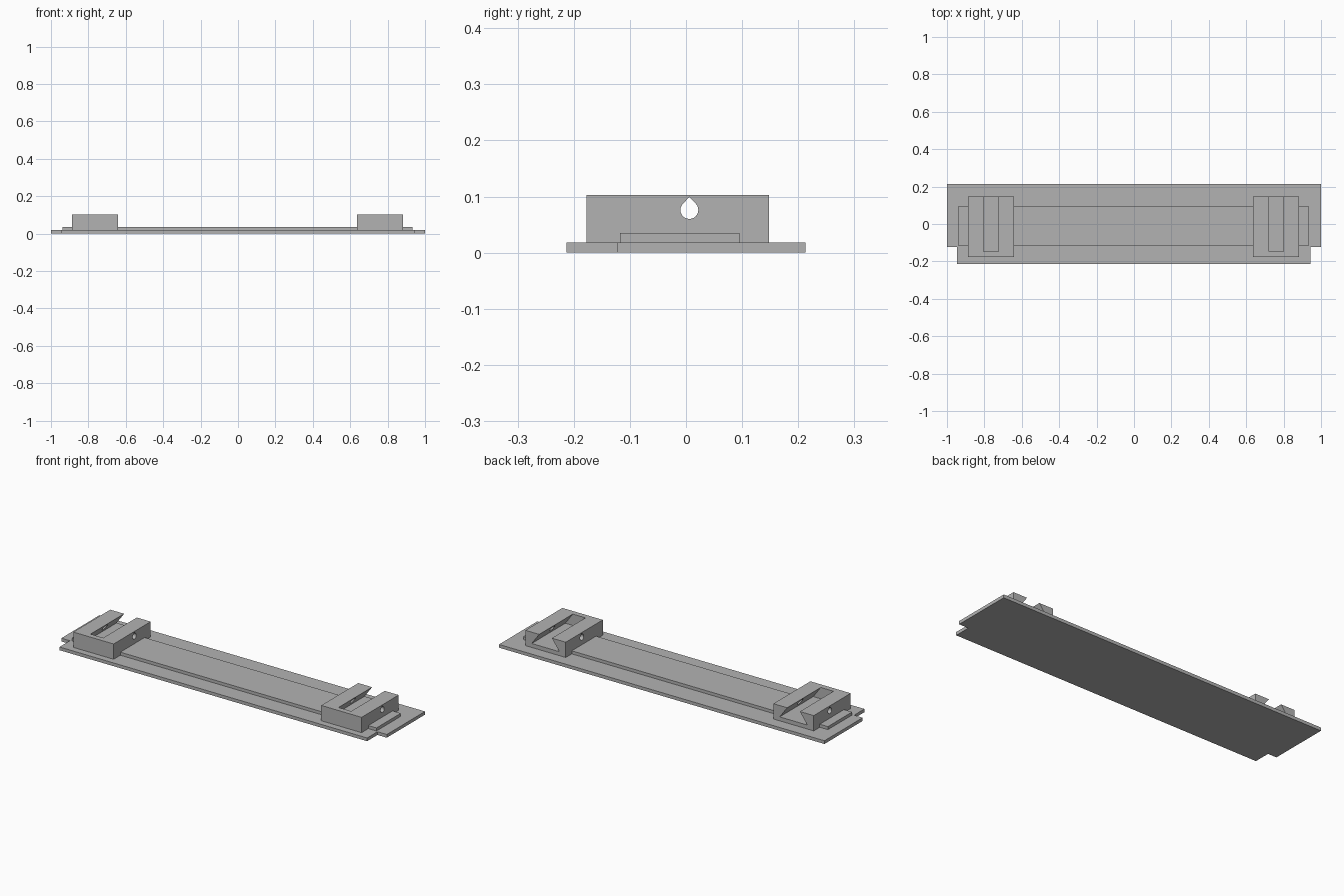
import bpy, bmesh
from math import sin, cos, radians
from mathutils import Vector

cube = bpy.data.objects.get("Cube")
if cube:
    bpy.data.objects.remove(cube, do_unlink=True)

grey = bpy.data.materials.new("plain grey")
grey.use_nodes = True
colour = (0.45, 0.45, 0.45, 1)
grey.diffuse_color = colour
grey.node_tree.nodes["Principled BSDF"].inputs["Base Color"].default_value = colour


def prism(name, points, direction):
    """Extrude a closed outline of 3D points along a direction."""
    bm = bmesh.new()
    face = bm.faces.new([bm.verts.new(p) for p in points])
    new = bmesh.ops.extrude_face_region(bm, geom=[face])["geom"]
    bmesh.ops.translate(bm, vec=Vector(direction),
                        verts=[v for v in new if isinstance(v, bmesh.types.BMVert)])
    bmesh.ops.recalc_face_normals(bm, faces=bm.faces[:])
    mesh = bpy.data.meshes.new(name)
    bm.to_mesh(mesh)
    bm.free()
    mesh.materials.append(grey)
    obj = bpy.data.objects.new(name, mesh)
    bpy.context.collection.objects.link(obj)
    return obj


def box(name, x0, x1, y0, y1, z0, z1):
    return prism(name, [(x0, y0, z0), (x1, y0, z0), (x1, y1, z0), (x0, y1, z0)],
                 (0, 0, z1 - z0))


def cut(target, cutter):
    cutter.hide_render = True
    mod = target.modifiers.new("cut", 'BOOLEAN')
    mod.operation = 'DIFFERENCE'
    mod.solver = 'EXACT'
    mod.object = cutter
    bpy.context.view_layer.objects.active = target
    bpy.ops.object.modifier_apply(modifier=mod.name)
    bpy.data.objects.remove(cutter, do_unlink=True)


plate_top, rail_top, block_top = 0.018, 0.035, 0.103
shift = -0.0025  # features sit slightly off the plate centre

# Base plate with notched front corners
half, notch, depth, step = 1.0, 0.945, 0.213, -0.122
prism("base_plate",
      [(shift - notch, -depth, 0), (shift + notch, -depth, 0),
       (shift + notch, step, 0), (half, step, 0), (half, depth, 0),
       (-half, depth, 0), (-half, step, 0), (shift - notch, step, 0)],
      (0, 0, plate_top))

# Long raised rail
box("raised_rail", shift - 0.936, shift + 0.936, -0.118, 0.095, plate_top, rail_top)

# Two mounting blocks, each with a dovetail slot and a teardrop cross hole
for side, label in ((1, "left"), (-1, "right")):
    cx = shift + side * 0.762
    block = box(label + "_mounting_block", cx - 0.124, cx + 0.124,
                -0.177, 0.148, plate_top, block_top)

    # Dovetail slot, open at the back and closed at the front
    floor, narrow, wide, over = 0.04, 0.039, 0.085, 0.01
    front = -0.147
    cut(block, prism("slot_cutter",
                     [(cx - wide, front, floor), (cx + wide, front, floor),
                      (cx + narrow, front, block_top),
                      (cx + narrow, front, block_top + over),
                      (cx - narrow, front, block_top + over),
                      (cx - narrow, front, block_top)], (0, 0.4, 0)))

    # Teardrop hole: round below, pointed above
    hy, hz, r = 0.006, 0.076, 0.016
    drop = [(cx - 0.2, hy + r * cos(radians(a)), hz + r * sin(radians(a)))
            for a in range(135, 406, 15)]
    drop.append((cx - 0.2, hy, hz + r * 1.45))
    cut(block, prism("hole_cutter", drop, (0.4, 0, 0)))
